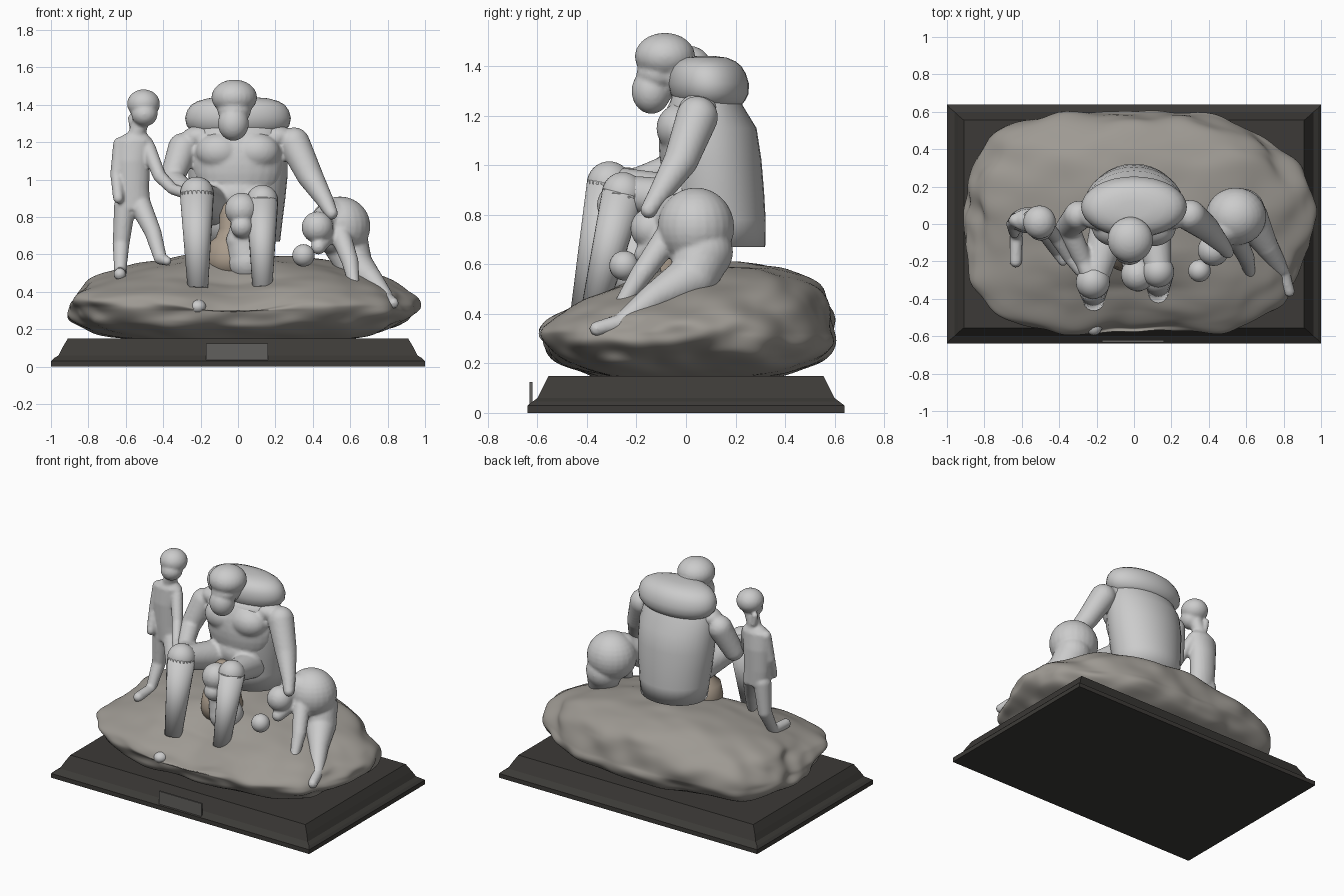
import bpy, bmesh, math
from mathutils import Vector, Matrix, noise

if "Cube" in bpy.data.objects:
    bpy.data.objects.remove(bpy.data.objects["Cube"])

def material(name, rgb):
    m = bpy.data.materials.new(name)
    m.diffuse_color = (*rgb, 1)
    m.use_nodes = True
    m.node_tree.nodes["Principled BSDF"].inputs["Base Color"].default_value = m.diffuse_color
    return m

DARK = material("dark_base", (0.045, 0.042, 0.038))
ROCK = material("rock", (0.34, 0.32, 0.29))
TAN = material("tan", (0.40, 0.33, 0.26))
PLATE = material("plate", (0.12, 0.115, 0.11))
PALE = material("pale_stone", (0.8, 0.8, 0.78))

def finish(bm, name, mat=PALE, smooth=True):
    bmesh.ops.recalc_face_normals(bm, faces=bm.faces)
    me = bpy.data.meshes.new(name)
    bm.to_mesh(me)
    bm.free()
    for p in me.polygons:
        p.use_smooth = smooth
    ob = bpy.data.objects.new(name, me)
    bpy.context.collection.objects.link(ob)
    me.materials.append(mat)
    return ob

def ball(bm, c, r):
    r = (r, r, r) if isinstance(r, (int, float)) else r
    bmesh.ops.create_uvsphere(bm, u_segments=24, v_segments=16, radius=1,
                              matrix=Matrix.Translation(c) @ Matrix.Diagonal((*r, 1)))

def limb(bm, *pts, cap=True):
    # chain of tapered rounded segments, each point is (x, y, z, radius)
    for i, (x, y, z, r) in enumerate(pts):
        if cap or i < len(pts) - 1:
            ball(bm, (x, y, z), r)
    for a, b in zip(pts, pts[1:]):
        p, q = Vector(a[:3]), Vector(b[:3])
        d = q - p
        m = Matrix.Translation((p + q) / 2) @ d.to_track_quat('Z', 'Y').to_matrix().to_4x4()
        bmesh.ops.create_cone(bm, cap_ends=True, segments=24, radius1=a[3],
                              radius2=b[3], depth=d.length, matrix=m)

def loft(bm, rings, n=32):
    # stacked elliptical rings: (x, y, z, rx, ry)
    loops = [[bm.verts.new((x + rx * math.cos(2 * math.pi * k / n),
                            y + ry * math.sin(2 * math.pi * k / n), z)) for k in range(n)]
             for x, y, z, rx, ry in rings]
    for a, b in zip(loops, loops[1:]):
        for k in range(n):
            bm.faces.new((a[k], a[(k + 1) % n], b[(k + 1) % n], b[k]))
    bm.faces.new(loops[0])
    bm.faces.new(loops[-1])

def fuse(ob, voxel=0.012, smooth=3):
    m = ob.modifiers.new("fuse", 'REMESH')
    m.mode, m.voxel_size, m.use_smooth_shade = 'VOXEL', voxel, True
    s = ob.modifiers.new("soften", 'SMOOTH')
    s.factor, s.iterations = 0.5, smooth

# stepped plinth
bm = bmesh.new()
prev = None
for hx, hy, z in ((1, .64, 0), (1, .64, .03), (.985, .62, .045), (.96, .60, .06),
                  (.94, .58, .10), (.91, .555, .15)):
    loop = [bm.verts.new((sx * hx, sy * hy, z)) for sx, sy in ((-1, -1), (1, -1), (1, 1), (-1, 1))]
    if prev:
        for k in range(4):
            bm.faces.new((prev[k], prev[(k + 1) % 4], loop[(k + 1) % 4], loop[k]))
    else:
        bm.faces.new(loop)
    prev = loop
bm.faces.new(prev)
finish(bm, "plinth", DARK, False)

# blank plate on the front
bm = bmesh.new()
bmesh.ops.create_cube(bm, size=1, matrix=Matrix.Translation((-.005, -.627, .08))
                      @ Matrix.Diagonal((.33, .012, .09, 1)))
finish(bm, "front_plate", PLATE, False)

# lumpy boulder, higher at the back, hollowed at the front middle
bm = bmesh.new()
bmesh.ops.create_icosphere(bm, subdivisions=6, radius=1)
for v in bm.verts:
    d = v.co.normalized()
    k = (abs(d.x) ** 2.5 + abs(d.y) ** 2.5 + abs(d.z) ** 2.5) ** (-1 / 2.5)
    q = Vector((d.x * 2.6, d.y * 2.2, d.z * 1.3))
    n = noise.noise(q + Vector((3, 1, 7))) * .07 + noise.noise(q * 2.1) * .035
    p = d * k * (1 + n)
    z = .32 + p.z * (.22 if p.z > 0 else .2)
    if p.z > 0:
        z += p.z * (.045 + .08 * p.y - .07 * p.x ** 2)
    x, y = p.x * .93, p.y * .61
    dent = math.exp(-((x + .03) / .3) ** 2)
    if y < -.15 and z > .3:
        z -= .07 * dent * min(1, (-.15 - y) / .2) * min(1, (z - .3) / .06)
    if y < -.3:
        y += .04 * dent * min(1, (-.3 - y) / .2)
    v.co = (x, y, max(z, .148))
finish(bm, "boulder", ROCK)

# tan footed support under the lap
bm = bmesh.new()
loft(bm, [(-.04, -.12, z, r, r) for z, r in
          ((.5, .13), (.58, .135), (.66, .12), (.69, .08), (.74, .06), (.82, .06), (.86, .05), (.88, .02))])
finish(bm, "lap_support", TAN)

# long cloak behind the seated figure, with rounded collar
bm = bmesh.new()
loft(bm, [(0, .13, .67, .225, .19), (0, .125, .78, .238, .197), (0, .115, .9, .253, .2),
          (0, .105, 1.02, .265, .2), (0, .09, 1.15, .265, .195), (0, .08, 1.24, .25, .15),
          (0, .08, 1.3, .22, .13)])
finish(bm, "cloak")
bm = bmesh.new()
loft(bm, [(0, .09 + .1 * (1.34 - z), z, rx, ry) for z, rx, ry in
          ((1.24, .22, .12), (1.26, .25, .14), (1.29, .275, .158), (1.33, .283, .163),
           (1.37, .272, .155), (1.4, .25, .14), (1.42, .215, .118), (1.435, .16, .085), (1.441, .08, .04))])
finish(bm, "cloak_collar")

# seated figure: chest, belly, arms, thighs
bm = bmesh.new()
for s in (-1, 1):
    ball(bm, (s * .1, -.02, 1.15), (.125, .1, .1))
    ball(bm, (s * .2, .05, 1.23), (.1, .08, .06))
ball(bm, (0, .03, 1.08), (.24, .14, .24))
ball(bm, (0, .02, .92), (.2, .13, .12))
limb(bm, (.3, .045, 1.195, .085), (.385, -.02, 1.02, .07), (.47, -.11, .88, .045),
     (.5, -.15, .82, .035))
limb(bm, (-.295, .045, 1.17, .08), (-.355, -.02, 1.0, .065), (-.27, -.2, .94, .05),
     (-.24, -.27, .95, .045))
limb(bm, (-.11, .06, .84, .11), (-.215, -.3, .92, .076))
limb(bm, (.1, .06, .84, .1), (.13, -.245, .89, .07))
fuse(finish(bm, "seated_body"))

# seated figure: knees and shins
bm = bmesh.new()
limb(bm, (-.22, -.31, .925, .091), (-.215, -.41, .42, .055), cap=False)
limb(bm, (.13, -.255, .887, .085), (.13, -.37, .42, .053), cap=False)
finish(bm, "seated_shins")

# foot tip showing through the front of the boulder
bm = bmesh.new()
ball(bm, (-.215, -.545, .32), (.045, .05, .038))
finish(bm, "foot_tip")

# seated figure: head and beard
bm = bmesh.new()
ball(bm, (-.02, -.085, 1.44), (.122, .122, .095))
ball(bm, (-.025, -.14, 1.3), (.083, .08, .092))
ball(bm, (-.02, -.11, 1.37), (.09, .09, .07))
limb(bm, (-.02, -.06, 1.4, .09), (0, .06, 1.3, .09))
fuse(finish(bm, "seated_head"), .01, 2)

# small child between the knees
bm = bmesh.new()
ball(bm, (.02, -.27, .84), .09)
ball(bm, (.022, -.3, .75), .062)
limb(bm, (.02, -.23, .76, .06), (.02, -.21, .67, .085), (.05, -.2, .56, .11))
fuse(finish(bm, "lap_child"), .01, 1)

# standing child on the left
bm = bmesh.new()
ball(bm, (-.505, .01, 1.405), (.088, .09, .078))
ball(bm, (-.5, -.02, 1.35), (.07, .07, .065))
limb(bm, (-.51, .01, 1.34, .045), (-.55, .02, 1.22, .045))
limb(bm, (-.57, .05, 1.33, .02), (-.56, .05, 1.27, .02))
loft(bm, [(-.555, .02, .84, .09, .06), (-.565, .02, .95, .09, .065), (-.565, .02, 1.1, .095, .07),
          (-.555, .02, 1.21, .1, .06), (-.545, .02, 1.245, .06, .04)])
limb(bm, (-.63, .02, 1.19, .038), (-.65, 0, 1.03, .033), (-.64, -.05, .9, .028))
limb(bm, (-.48, .01, 1.17, .04), (-.42, -.07, 1.02, .035), (-.35, -.18, .95, .03), (-.29, -.25, .93, .03))
limb(bm, (-.605, .02, .86, .058), (-.625, .02, .66, .045), (-.63, -.06, .51, .033))
limb(bm, (-.63, -.07, .5, .035), (-.632, -.2, .495, .033))
limb(bm, (-.52, .01, .86, .058), (-.455, -.07, .72, .045), (-.415, -.14, .58, .035), (-.38, -.2, .565, .025))
fuse(finish(bm, "standing_child"), .01, 2)

# crouching child on the right
bm = bmesh.new()
ball(bm, (.545, .04, .75), (.163, .155, .16))
ball(bm, (.425, -.14, .745), .085)
limb(bm, (.43, -.11, .77, .06), (.5, -.02, .8, .09))
limb(bm, (.58, .07, .65, .12), (.62, .03, .55, .1), (.71, -.12, .47, .062), (.785, -.24, .38, .042))
limb(bm, (.785, -.23, .37, .04), (.83, -.36, .34, .03))
limb(bm, (.55, -.08, .7, .055), (.6, -.18, .56, .045), (.62, -.26, .44, .03))
limb(bm, (.49, -.08, .72, .05), (.43, -.17, .64, .04))
fuse(finish(bm, "crouching_child"), .01, 2)

# loose ball beside the crouching child
bm = bmesh.new()
ball(bm, (.35, -.25, .595), .06)
finish(bm, "ball")
